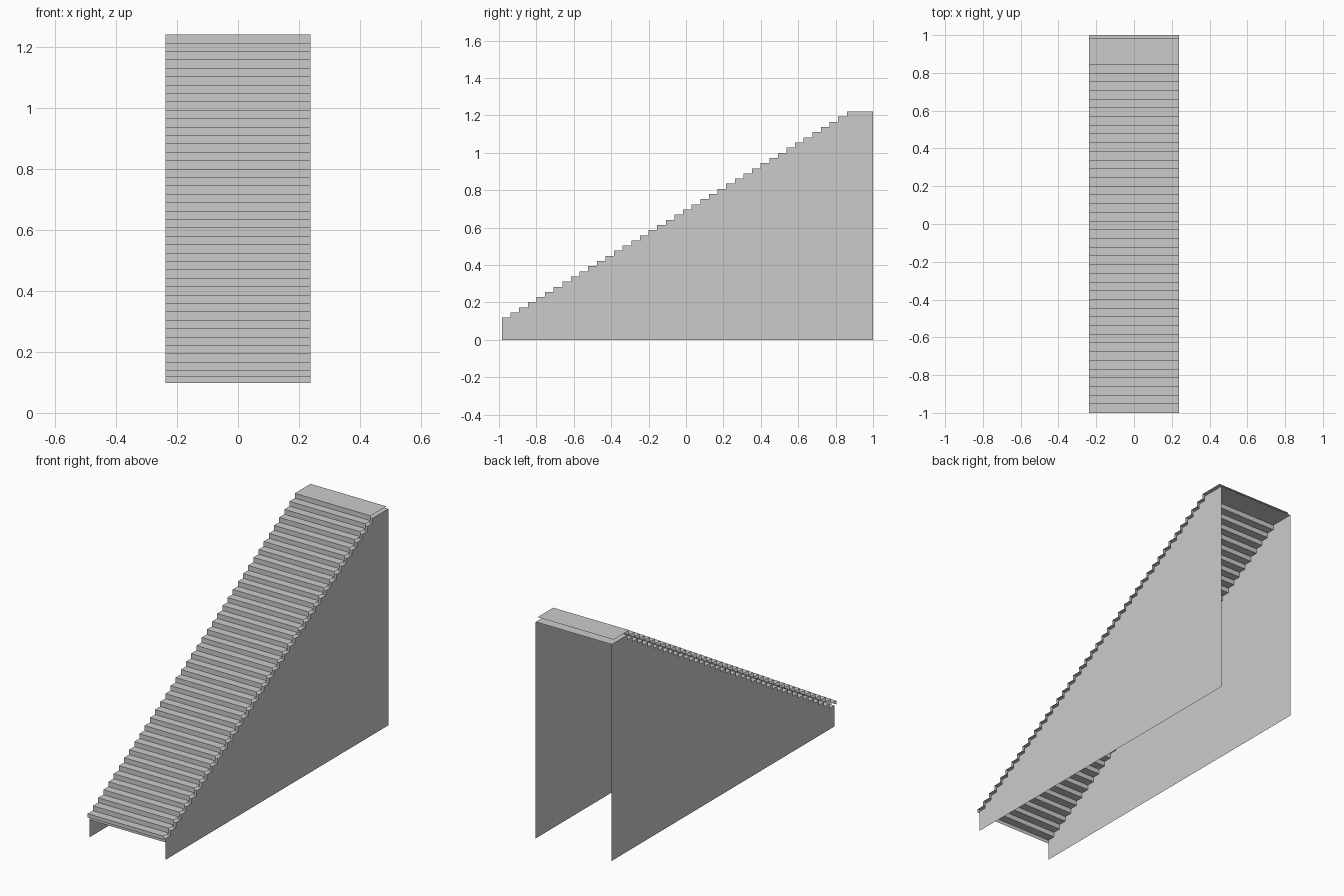
import bpy
from mathutils import Vector

cube = bpy.data.objects.get("Cube")
if cube:
    bpy.data.objects.remove(cube, do_unlink=True)

HALF_WIDTH = 0.237
STEPS = 40
RUN, RISE = 0.0461, 0.02755
FRONT, BACK = -0.984, 1.0
FIRST_TOP = 0.1185
FIRST_BOTTOM = 0.098
COVER_SHIFT = Vector((0, -0.016, 0.0205))

grey = bpy.data.materials.new("plain grey")
grey.use_nodes = True
colour = (0.6, 0.6, 0.6, 1)
grey.diffuse_color = colour
grey.node_tree.nodes["Principled BSDF"].inputs["Base Color"].default_value = colour


def add_mesh(name, verts, faces):
    mesh = bpy.data.meshes.new(name)
    mesh.from_pydata(verts, [], faces)
    mesh.materials.append(grey)
    obj = bpy.data.objects.new(name, mesh)
    bpy.context.collection.objects.link(obj)
    return obj


# Zigzag stair profile as (y, z), ending in the long top landing
profile = [(FRONT, FIRST_BOTTOM)]
for k in range(STEPS + 1):
    y, z = FRONT + k * RUN, FIRST_TOP + k * RISE
    y_end = y + RUN if k < STEPS else BACK
    profile += [(y, z), (y_end, z)]


def stair_sheet(name, shift):
    """Sweep the stair profile across the width as an open sheet."""
    verts = [Vector((x, y, z)) + shift
             for y, z in profile for x in (-HALF_WIDTH, HALF_WIDTH)]
    faces = [(2 * i, 2 * i + 1, 2 * i + 3, 2 * i + 2)
             for i in range(len(profile) - 1)]
    return add_mesh(name, verts, faces)


# Structural stair sheet and the step covering hovering just above it
stair_sheet("stair_base", Vector((0, 0, 0)))
stair_sheet("stair_covering", COVER_SHIFT)

# Thin side walls, stepped along the top and open at front and back
outline = [(FRONT, 0)] + profile[1:] + [(BACK, 0)]
for name, x in (("right_side_wall", -HALF_WIDTH), ("left_side_wall", HALF_WIDTH)):
    order = list(range(len(outline)))
    if x > 0:
        order.reverse()
    add_mesh(name, [(x, y, z) for y, z in outline], [order])
